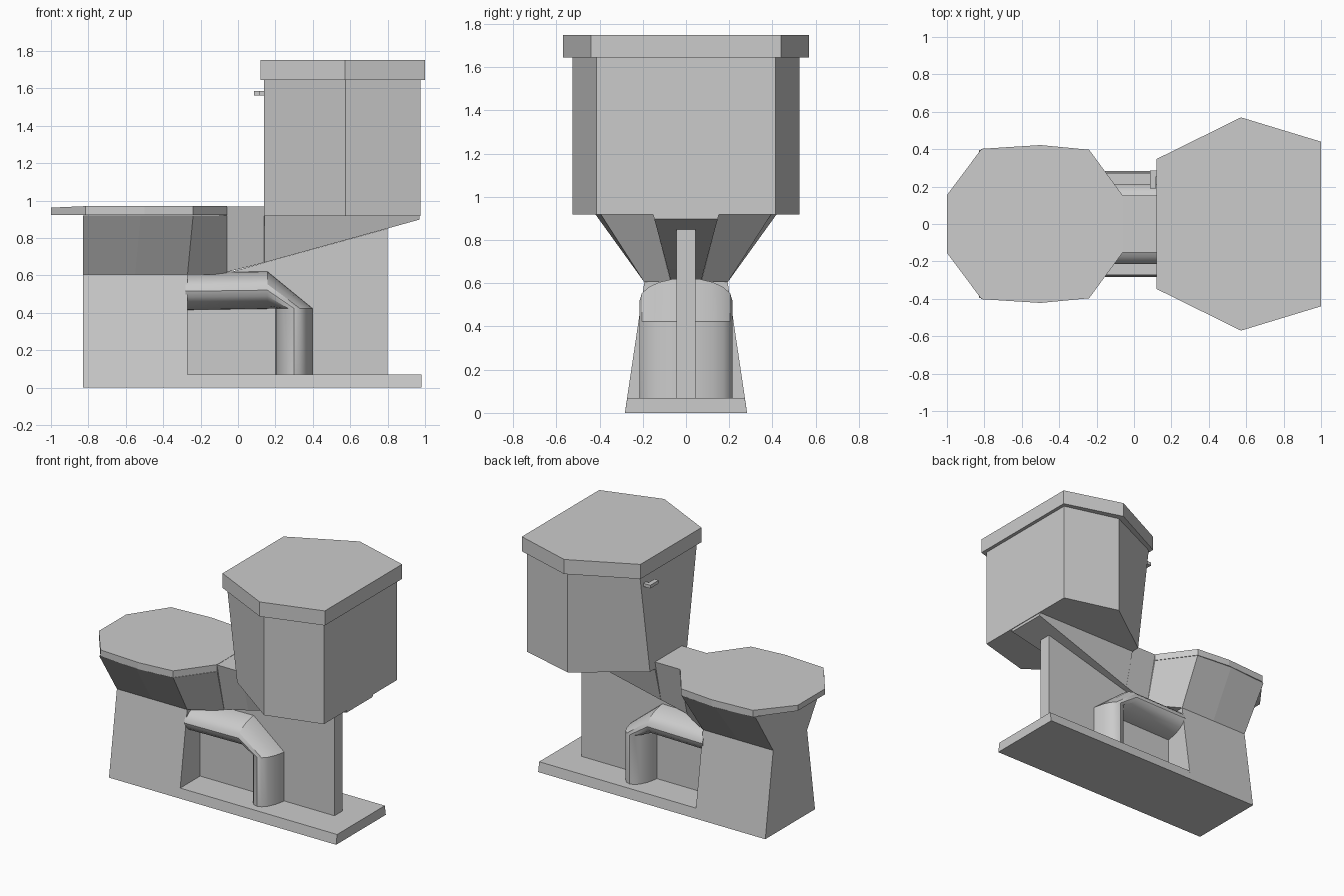
import bpy, math

if "Cube" in bpy.data.objects:
    bpy.data.objects.remove(bpy.data.objects["Cube"])


def loft(name, rings):
    """Skin a closed solid through rings with equal point counts."""
    n = len(rings[0])
    verts = [p for r in rings for p in r]
    faces = [list(range(n)), list(range(len(verts) - n, len(verts)))]
    for k in range(len(rings) - 1):
        for i in range(n):
            j = (i + 1) % n
            faces.append([k * n + i, k * n + j, (k + 1) * n + j, (k + 1) * n + i])
    me = bpy.data.meshes.new(name)
    me.from_pydata(verts, [], faces)
    ob = bpy.data.objects.new(name, me)
    bpy.context.collection.objects.link(ob)
    bpy.context.view_layer.objects.active = ob
    ob.select_set(True)
    bpy.ops.object.mode_set(mode='EDIT')
    bpy.ops.mesh.select_all(action='SELECT')
    bpy.ops.mesh.normals_make_consistent(inside=False)
    bpy.ops.object.mode_set(mode='OBJECT')
    ob.select_set(False)
    return ob


def mirrored(half, z):
    """Mirror (x, y) points across y = 0 into a closed outline at height z."""
    return [(x, y, z) for x, y in half] + [(x, -y, z) for x, y in reversed(half)]


def frustum(name, x0, x1, z0, z1, w0, w1):
    return loft(name, [mirrored([(x0, w), (x1, w)], z) for z, w in ((z0, w0), (z1, w1))])


# Base: tapered pedestal and floor plate
frustum("pedestal", -0.83, -0.27, 0, 0.605, 0.283, 0.193)
frustum("floor_plate", -0.27, 0.98, 0, 0.07, 0.283, 0.272)

# Thin upright web under the tank
web = [(-0.27, 0.07), (0.8, 0.07), (0.8, 0.85), (-0.05, 0.615), (-0.27, 0.605)]
loft("support_web", [[(x, y, z) for x, z in web] for y in (-0.045, 0.045)])

# Bowl flaring from pedestal to rim
loft("bowl", [
    mirrored([(-0.83, 0.193), (-0.55, 0.193), (-0.27, 0.193), (-0.06, 0.07)], 0.605),
    mirrored([(-0.83, 0.395), (-0.52, 0.42), (-0.24, 0.395), (-0.06, 0.152)], 0.92)])

# Closed seat lid, dipping a little at the front tip
rim = [(-1, 0.155), (-0.815, 0.402), (-0.5, 0.422), (-0.24, 0.397), (-0.06, 0.152)]
lid_top = [(x, y, 0.962 if x < -0.9 else z) for x, y, z in mirrored(rim, 0.97)]
loft("seat_lid", [mirrored(rim, 0.922), lid_top])

# Wedge shelf joining bowl and tank
shelf = []
for x, zb, wb, zt in ((-0.1, 0.607, 0.07, 0.968), (0.14, 0.668, 0.085, 0.968),
                      (0.141, 0.668, 0.085, 0.922), (0.97, 0.898, 0.147, 0.922)):
    shelf.append([(x, -wb, zb), (x, wb, zb), (x, 0.153, zt), (x, -0.153, zt)])
loft("tank_shelf", shelf)

# Tank with a narrowing face towards the bowl, and its cover
loft("tank", [mirrored([(0.14, w), (0.575, 0.525), (0.975, 0.415)], z)
              for z, w in ((0.918, 0.21), (1.65, 0.325))])
cover = [(0.12, 0.347), (0.572, 0.57), (1.0, 0.44)]
loft("tank_cover", [mirrored(cover, z) for z in (1.645, 1.75)])

# Flush handle: bar and stub
for name, x0, x1, y0, y1 in (("flush_handle", 0.085, 0.118, 0.19, 0.285),
                             ("handle_stub", 0.118, 0.16, 0.255, 0.285)):
    loft(name, [[(x0, y0, z), (x1, y0, z), (x1, y1, z), (x0, y1, z)]
                for z in (1.562, 1.585)])

# Oval drain pipe with a single elbow
SIDES = 20
pipe_rings = []
for cx, cz, dx, dz in ((-0.28, 0.515, 0, 0.103), (0.157, 0.521, 0, 0.103),
                       (0.3, 0.423, 0.102, 0), (0.3, 0.06, 0.102, 0)):
    ring = []
    for i in range(SIDES):
        a = 2 * math.pi * i / SIDES
        ring.append((cx + dx * math.cos(a), 0.215 * math.sin(a), cz + dz * math.cos(a)))
    pipe_rings.append(ring)
pipe = loft("drain_pipe", pipe_rings)
pipe.select_set(True)
bpy.context.view_layer.objects.active = pipe
bpy.ops.object.shade_smooth_by_angle(angle=math.radians(30))
